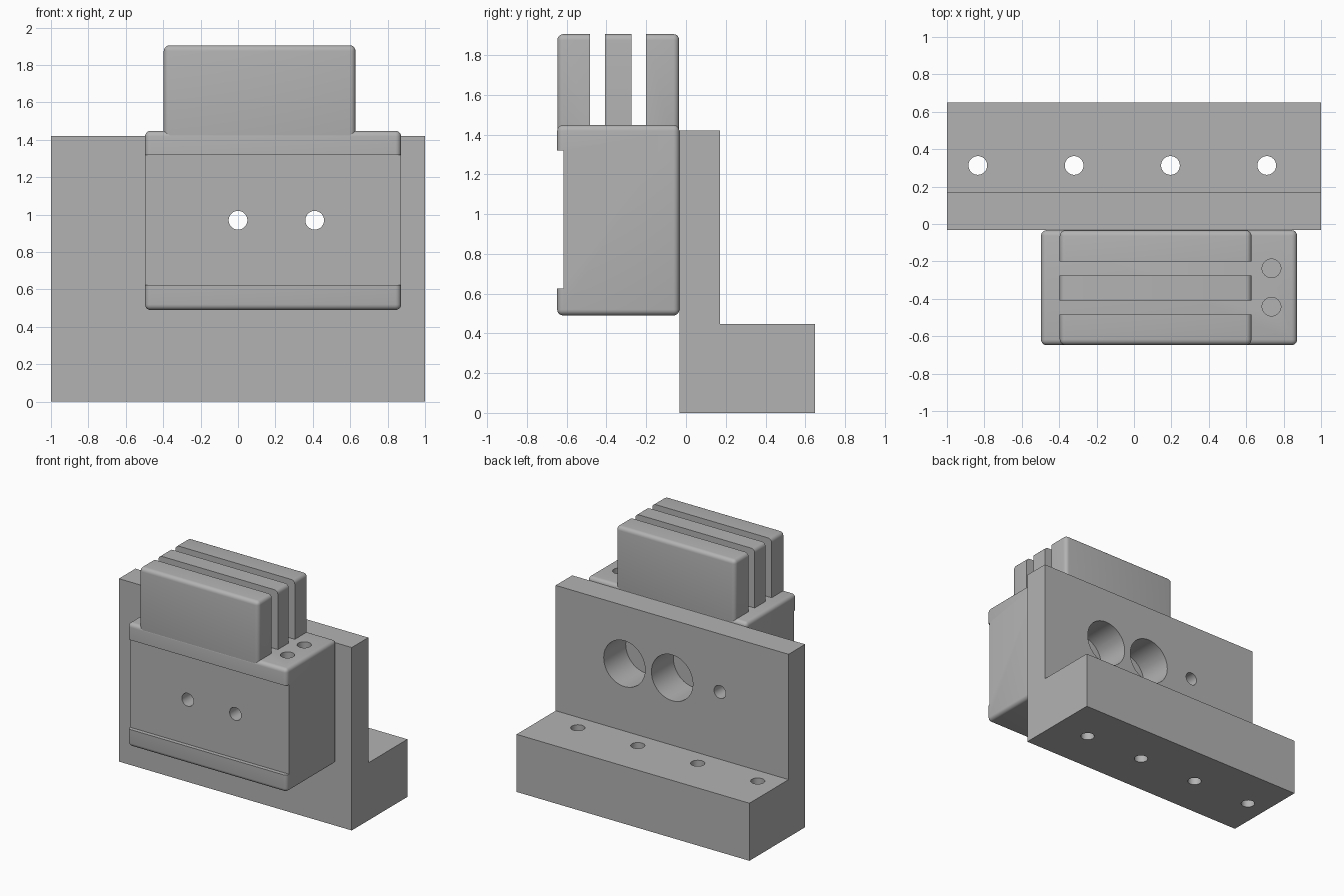
import bpy
import bmesh
from math import radians
from mathutils import Matrix, Vector

default = bpy.data.objects.get("Cube")
if default:
    bpy.data.objects.remove(default, do_unlink=True)

GREY = (0.45, 0.45, 0.45, 1.0)
metal = bpy.data.materials.new("machined_grey")
metal.use_nodes = True
metal.diffuse_color = GREY
metal.node_tree.nodes["Principled BSDF"].inputs["Base Color"].default_value = GREY


def make_object(name, bm):
    bmesh.ops.recalc_face_normals(bm, faces=bm.faces)
    mesh = bpy.data.meshes.new(name)
    bm.to_mesh(mesh)
    bm.free()
    obj = bpy.data.objects.new(name, mesh)
    bpy.context.collection.objects.link(obj)
    mesh.materials.append(metal)
    return obj


def box(name, low, high, bevel=0.0):
    low, high = Vector(low), Vector(high)
    bm = bmesh.new()
    bmesh.ops.create_cube(bm, size=1)
    bmesh.ops.scale(bm, vec=high - low, verts=bm.verts)
    bmesh.ops.translate(bm, vec=(low + high) / 2, verts=bm.verts)
    if bevel:
        bmesh.ops.bevel(bm, geom=bm.edges[:], offset=bevel, segments=5,
                        profile=0.5, affect='EDGES')
    return make_object(name, bm)


def rod(center, radius, length, axis):
    bm = bmesh.new()
    turn = Matrix.Rotation(radians(90), 4, 'X') if axis == 'Y' else Matrix()
    bmesh.ops.create_cone(bm, cap_ends=True, segments=48, radius1=radius,
                          radius2=radius, depth=length,
                          matrix=Matrix.Translation(center) @ turn)
    return make_object("hole_cutter", bm)


def cut(obj, cutter):
    cutter.hide_render = True
    mod = obj.modifiers.new("cut", 'BOOLEAN')
    mod.operation = 'DIFFERENCE'
    mod.solver = 'EXACT'
    mod.object = cutter
    bpy.context.view_layer.objects.active = obj
    bpy.ops.object.modifier_apply(modifier=mod.name)
    bpy.data.objects.remove(cutter, do_unlink=True)


def smooth(obj):
    bpy.ops.object.select_all(action='DESELECT')
    obj.select_set(True)
    bpy.context.view_layer.objects.active = obj
    bpy.ops.object.shade_smooth_by_angle(angle=radians(30))


JOINT = -0.033      # plane where body meets bracket
PORT_Z = 0.97
HOLE = 0.05
BORE = 0.178
PORTS = (0.0, 0.41)

# L-shaped mounting bracket, extruded along x
profile = [(JOINT, 0), (0.65, 0), (0.65, 0.447), (0.17, 0.447),
           (0.17, 1.42), (JOINT, 1.42)]
bm = bmesh.new()
face = bm.faces.new([bm.verts.new((-1, y, z)) for y, z in profile])
side = bmesh.ops.extrude_face_region(bm, geom=[face])["geom"]
bmesh.ops.translate(bm, vec=(2, 0, 0),
                    verts=[v for v in side if isinstance(v, bmesh.types.BMVert)])
bracket = make_object("mounting_bracket", bm)

# Bolt holes through the foot
for i in range(4):
    cut(bracket, rod((-0.835 + i * 0.515, 0.313, 0.2), HOLE, 1, 'Z'))
# Two large bores and one pin hole through the upright
for x in PORTS:
    cut(bracket, rod((x, 0.05, PORT_Z), BORE, 0.5, 'Y'))
cut(bracket, rod((-0.41, 0.05, PORT_Z), HOLE, 0.5, 'Y'))

# Rounded main body with a shallow recess across the front
body = box("main_body", (-0.497, -0.648, 0.49), (0.872, JOINT, 1.448), 0.03)
cut(body, box("recess_cutter", (-1, -1, 0.625), (1, -0.617, 1.32)))
for x in PORTS:
    cut(body, rod((x, -0.3, PORT_Z), HOLE, 1, 'Y'))
    cut(body, rod((x, 0, PORT_Z), BORE, 0.2, 'Y'))
# Pair of blind ports in the top
for y in (-0.237, -0.442):
    cut(body, rod((0.735, y, 1.45), HOLE, 0.5, 'Z'))

# Upper block slotted into three fins
fins = box("upper_fins", (-0.397, -0.647, 1.34), (0.628, JOINT - 0.001, 1.905), 0.03)
for y0, y1 in ((-0.483, -0.408), (-0.275, -0.2)):
    cut(fins, box("slot_cutter", (-1, y0, 1.41), (1, y1, 2.2)))

for part in (bracket, body, fins):
    smooth(part)
